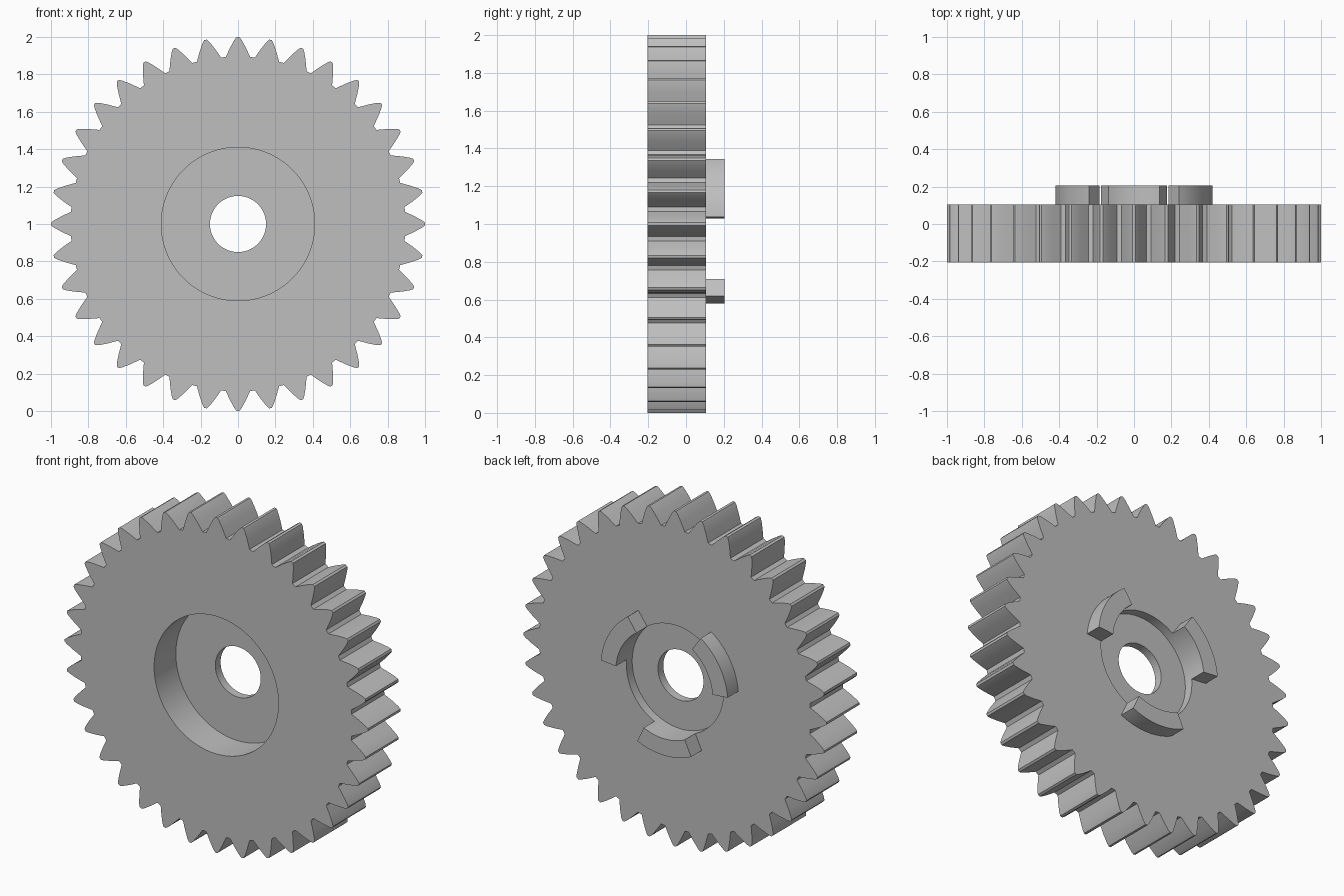
import bpy
import bmesh
from math import radians, sin, cos

cube = bpy.data.objects.get("Cube")
if cube:
    bpy.data.objects.remove(cube, do_unlink=True)

# Single grey material
grey = bpy.data.materials.new("plain grey")
grey.use_nodes = True
colour = (0.52, 0.52, 0.52, 1.0)
grey.diffuse_color = colour
grey.node_tree.nodes["Principled BSDF"].inputs["Base Color"].default_value = colour

TEETH = 36
FRONT, BACK, LUG_TOP = -0.205, 0.105, 0.205
WEB_FRONT, WEB_BACK = 0.0, 0.05
BORE, BACK_RECESS, FRONT_RECESS, LUG_OUTER = 0.15, 0.32, 0.41, 0.42


def polar(radius, degrees, y):
    a = radians(degrees)
    return (radius * cos(a), y, 1 + radius * sin(a))


def loft(name, loops, closed):
    """Join equal loops of points with quads, closing the ring or capping the ends."""
    bm = bmesh.new()
    rings = [[bm.verts.new(p) for p in loop] for loop in loops]
    pairs = list(zip(rings, rings[1:]))
    if closed:
        pairs.append((rings[-1], rings[0]))
    else:
        bm.faces.new(rings[0])
        bm.faces.new(rings[-1])
    for a, b in pairs:
        for i in range(len(a)):
            j = (i + 1) % len(a)
            bm.faces.new((a[i], a[j], b[j], b[i]))
    bmesh.ops.recalc_face_normals(bm, faces=bm.faces[:])
    mesh = bpy.data.meshes.new(name)
    bm.to_mesh(mesh)
    bm.free()
    mesh.materials.append(grey)
    obj = bpy.data.objects.new(name, mesh)
    bpy.context.collection.objects.link(obj)
    bpy.ops.object.select_all(action='DESELECT')
    obj.select_set(True)
    bpy.context.view_layer.objects.active = obj
    bpy.ops.object.shade_smooth_by_angle(angle=radians(20))
    return obj


# Tooth flank as (degrees from tooth centre, radius), mirrored about the centre
flank = [(4.2, 0.895), (2.5, 0.945), (1.1, 0.985), (0.4, 1.0)]
tooth = [(-a, r) for a, r in flank] + flank[::-1]
outline = [(t * 360 / TEETH + a, r) for t in range(TEETH) for a, r in tooth]

# Gear body: toothed rim, recesses on both sides, thin web and bore
section = [(None, FRONT), (None, BACK), (BACK_RECESS, BACK), (BACK_RECESS, WEB_BACK),
           (BORE, WEB_BACK), (BORE, WEB_FRONT), (FRONT_RECESS, WEB_FRONT), (FRONT_RECESS, FRONT)]
loft("gear_body", [[polar(radius or r, a, y) for a, r in outline] for radius, y in section], True)

# Three curved drive lugs on the back
STEPS, HALF_SPAN = 20, 25
for side, centre in (("left", 30), ("right", 150), ("lower", 270)):
    loops = []
    for i in range(STEPS + 1):
        a = centre + HALF_SPAN * (2 * i / STEPS - 1)
        loops.append([polar(BACK_RECESS, a, BACK), polar(LUG_OUTER, a, BACK),
                      polar(LUG_OUTER, a, LUG_TOP), polar(BACK_RECESS, a, LUG_TOP)])
    loft(side + "_drive_lug", loops, False)
